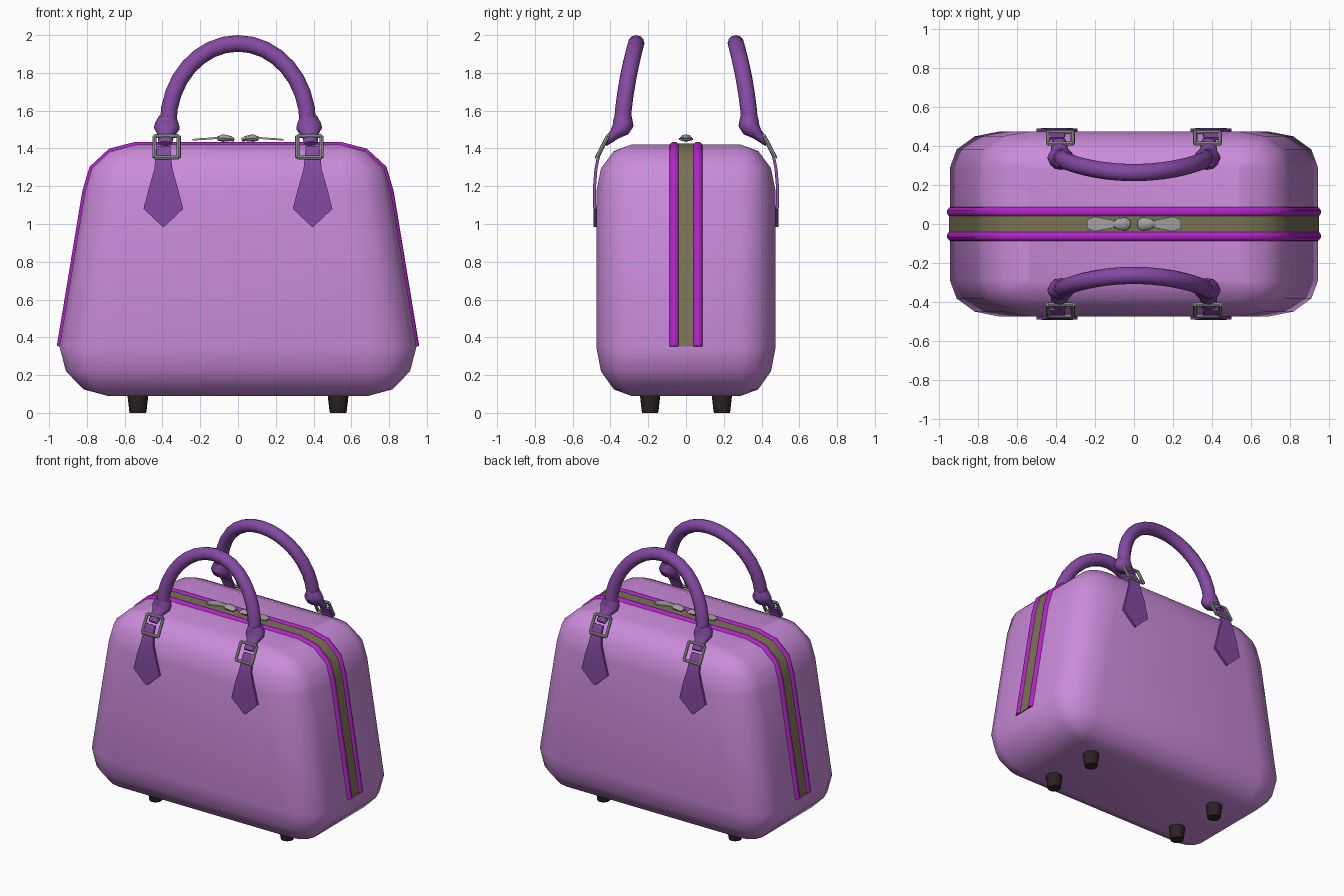
import bpy, bmesh, math
from mathutils import Vector

if "Cube" in bpy.data.objects:
    bpy.data.objects.remove(bpy.data.objects["Cube"])

X, Y = Vector((1, 0, 0)), Vector((0, 1, 0))


def material(name, rgb):
    m = bpy.data.materials.new(name)
    m.diffuse_color = (*rgb, 1)
    m.use_nodes = True
    m.node_tree.nodes["Principled BSDF"].inputs["Base Color"].default_value = m.diffuse_color
    return m


LILAC = material("lilac leather", (0.60, 0.26, 0.71))
PURPLE = material("purple leather", (0.23, 0.068, 0.36))
MAGENTA = material("magenta piping", (0.44, 0.018, 0.56))
OLIVE = material("olive zip tape", (0.19, 0.17, 0.085))
SILVER = material("silver metal", (0.36, 0.36, 0.36))
BROWN = material("dark brown rubber", (0.025, 0.016, 0.016))


def loft(bm, rings):
    """Skin a list of point rings and cap both ends."""
    rows = [[bm.verts.new(p) for p in r] for r in rings]
    n = len(rows[0])
    for a, b in zip(rows, rows[1:]):
        for i in range(n):
            bm.faces.new((a[i], a[(i + 1) % n], b[(i + 1) % n], b[i]))
    bm.faces.new(rows[0][::-1])
    bm.faces.new(rows[-1])


def tube(bm, pts, sizes, ref, n=12):
    """Sweep an ellipse (n=4: rectangle) along pts; sizes = (along ref, across ref)."""
    pts = [Vector(p) for p in pts]
    if isinstance(sizes, tuple):
        sizes = [sizes] * len(pts)
    k, ph = (math.sqrt(2), math.pi / 4) if n == 4 else (1, 0)
    rings = []
    for i, p in enumerate(pts):
        t = Vector((0, 0, 0))
        if i:
            t += (p - pts[i - 1]).normalized()
        if i < len(pts) - 1:
            t += (pts[i + 1] - p).normalized()
        t.normalize()
        u = (ref - t * t.dot(ref)).normalized()
        v = t.cross(u)
        a, b = sizes[i]
        rings.append([p + u * a * k * math.cos(ph + j * math.tau / n)
                      + v * b * k * math.sin(ph + j * math.tau / n) for j in range(n)])
    loft(bm, rings)


def finish(bm, name, mat, angle=40):
    bmesh.ops.recalc_face_normals(bm, faces=bm.faces)
    for f in bm.faces:
        f.smooth = True
    for e in bm.edges:
        if len(e.link_faces) == 2 and e.calc_face_angle(0) > math.radians(angle):
            e.smooth = False
    me = bpy.data.meshes.new(name)
    bm.to_mesh(me)
    bm.free()
    me.materials.append(mat)
    bpy.context.collection.objects.link(bpy.data.objects.new(name, me))


# Body: tapered box with 3-step rounded edges
ANG = [math.radians(a) for a in (0, 30, 60, 90)]


def body_ring(cx, rx, z, s):
    ring = []
    for sx, sy, order in ((1, 1, 1), (-1, 1, -1), (-1, -1, 1), (1, -1, -1)):
        for a in ANG[::order]:
            ring.append((sx * (cx + rx * s * math.cos(a)),
                         sy * (0.29 + 0.185 * s * math.sin(a)), z))
    return ring


bm = bmesh.new()
rings = [body_ring(0.69, 0.255, 0.35 - 0.26 * math.sin(a), max(math.cos(a), 0.002)) for a in ANG[::-1]]
rings += [body_ring(0.54, 0.27, 1.17 + 0.25 * math.sin(a), max(math.cos(a), 0.002)) for a in ANG]
loft(bm, rings)
finish(bm, "bag_body", LILAC)


# Zip tape and piping follow the body outline
def outline(d):
    half = [(0.945 + d, 0, 0.35)]
    half += [(0.54 + (0.27 + d) * math.cos(a), 0, 1.17 + (0.25 + d) * math.sin(a)) for a in ANG]
    return half + [(-x, y, z) for x, y, z in half[::-1]]


bm = bmesh.new()
tube(bm, outline(-0.006), (0.04, 0.011), Y, 4)
finish(bm, "zip_tape", OLIVE)

for side, s in (("front", -1), ("back", 1)):
    bm = bmesh.new()
    tube(bm, [(x, s * 0.062, z) for x, y, z in outline(-0.012)], (0.028, 0.028), Y, 10)
    finish(bm, side + "_piping", MAGENTA)

# Zip sliders with leaf-shaped pulls
for side, s in (("left", -1), ("right", 1)):
    bm = bmesh.new()
    tube(bm, [(s * x, 0, z) for x, z in ((0.02, 1.445), (0.04, 1.452), (0.08, 1.455), (0.11, 1.452))],
         [(0.018, 0.008), (0.034, 0.014), (0.03, 0.02), (0.014, 0.01)], Y, 8)
    tube(bm, [(s * x, 0, z) for x, z in ((0.09, 1.457), (0.14, 1.453), (0.2, 1.449), (0.24, 1.446))],
         [(0.016, 0.005), (0.026, 0.005), (0.038, 0.005), (0.022, 0.004)], Y, 4)
    finish(bm, side + "_zip_pull", SILVER)

for side, sy in (("front", -1), ("back", 1)):
    # Arched handle leaning inward at the top
    bm = bmesh.new()
    pts = []
    for i in range(17):
        a = math.pi * i / 16
        h = math.sin(a)
        pts.append((0.37 * math.cos(a), sy * (0.338 - 0.03 * h - 0.044 * h * h), 1.53 + 0.426 * h))
    tube(bm, pts, (0.044, 0.044), Y, 12)
    # Flared collars folding down to the rings
    for sx in (-1, 1):
        rows = ((0.372, 0.334, 1.57, 0.046, 0.046), (0.375, 0.332, 1.53, 0.064, 0.056),
                (0.378, 0.345, 1.505, 0.068, 0.05), (0.382, 0.378, 1.475, 0.045, 0.03),
                (0.385, 0.43, 1.425, 0.036, 0.016))
        tube(bm, [(sx * r[0], sy * r[1], r[2]) for r in rows], [r[3:] for r in rows], X, 12)
    finish(bm, side + "_handle", PURPLE)

    for end, sx in (("left", -1), ("right", 1)):
        # Leather strap tab with pointed end
        bm = bmesh.new()
        rows = ((0.985, 0.483, 0.004), (1.08, 0.483, 0.105), (1.2, 0.484, 0.074), (1.29, 0.477, 0.048),
                (1.36, 0.463, 0.04), (1.41, 0.438, 0.038))
        tube(bm, [(sx * 0.395, sy * y, z) for z, y, w in rows], [(w, 0.008) for z, y, w in rows], X, 4)
        finish(bm, f"{side}_{end}_strap", PURPLE)
        # Rectangular metal ring
        bm = bmesh.new()
        c = [(sx * x, sy * y, z) for x, y, z in ((0.314, 0.413, 1.465), (0.442, 0.413, 1.465),
                                                 (0.442, 0.472, 1.352), (0.314, 0.472, 1.352))]
        for i in range(4):
            tube(bm, [c[i], c[(i + 1) % 4]], (0.011, 0.011), X if i % 2 else Y, 8)
        finish(bm, f"{side}_{end}_ring", SILVER)

# Four tapered feet
for i, (x, y) in enumerate(((-0.53, -0.19), (0.53, -0.19), (0.53, 0.19), (-0.53, 0.19))):
    bm = bmesh.new()
    tube(bm, [(x, y, 0), (x, y, 0.012), (x, y, 0.1)], [(0.043, 0.043), (0.046, 0.046), (0.056, 0.056)], X, 14)
    finish(bm, f"foot_{i + 1}", BROWN)
